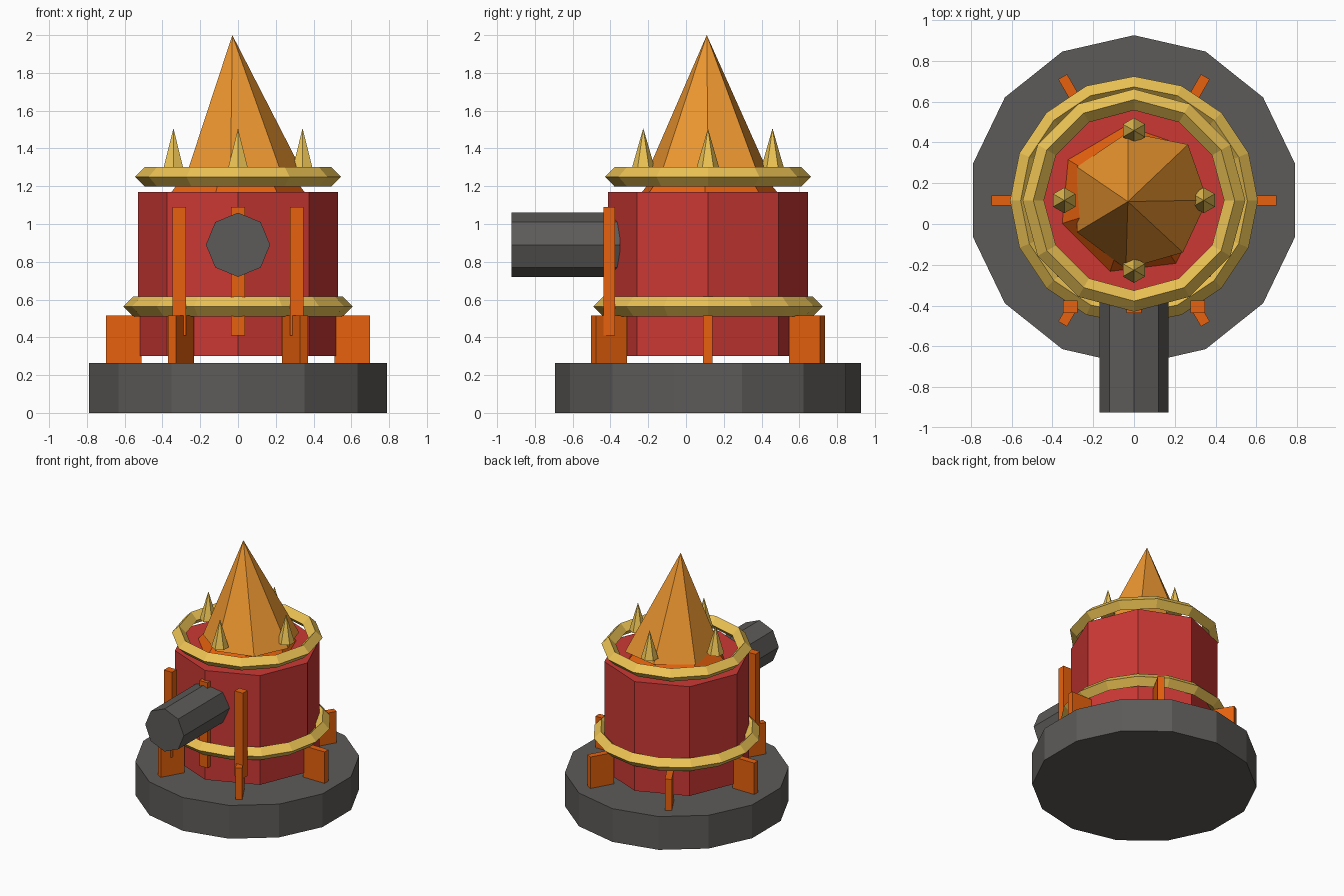
import bpy
from math import radians, cos, sin

if "Cube" in bpy.data.objects:
    bpy.data.objects.remove(bpy.data.objects["Cube"])

CY = 0.116  # y of the tower axis


def material(name, rgb):
    m = bpy.data.materials.new(name)
    m.diffuse_color = (*rgb, 1)
    m.use_nodes = True
    m.node_tree.nodes["Principled BSDF"].inputs["Base Color"].default_value = m.diffuse_color
    return m


RED = material("red", (0.60, 0.04, 0.035))
ORANGE = material("orange", (0.80, 0.12, 0.004))
AMBER = material("amber", (0.85, 0.31, 0.03))
GOLD = material("gold", (0.85, 0.55, 0.09))
GREY = material("dark_grey", (0.11, 0.105, 0.10))


def finish(name, mat):
    ob = bpy.context.object
    ob.name = name
    ob.data.materials.append(mat)
    return ob


def cylinder(name, sides, r, z0, z1, mat):
    bpy.ops.mesh.primitive_cylinder_add(vertices=sides, radius=r, depth=z1 - z0,
                                        location=(0, CY, (z0 + z1) / 2))
    return finish(name, mat)


def box(name, size, loc, mat, angle=0):
    bpy.ops.mesh.primitive_cube_add(size=1, location=loc, rotation=(0, 0, angle))
    ob = finish(name, mat)
    ob.scale = size
    return ob


def ring(name, sides, r, z, mat):
    bpy.ops.mesh.primitive_torus_add(major_radius=r, minor_radius=0.052, major_segments=sides,
                                     minor_segments=4, location=(0, CY, z))
    return finish(name, mat)


def crooked_cone(name, base, z, apex, mat):
    n = len(base)
    me = bpy.data.meshes.new(name)
    faces = [(i, (i + 1) % n, n) for i in range(n)] + [tuple(reversed(range(n)))]
    me.from_pydata([(x, y, z) for x, y in base] + [apex], [], faces)
    ob = bpy.data.objects.new(name, me)
    bpy.context.collection.objects.link(ob)
    me.materials.append(mat)


# Base and tower body
cylinder("base", 14, 0.81, 0, 0.265, GREY)
cylinder("tower_body", 8, 0.53, 0.30, 1.17, RED)

# Gold rings
ring("lower_ring", 16, 0.556, 0.563, GOLD)
ring("crown_ring", 12, 0.494, 1.25, GOLD)

# Irregular flame on the roof: low outer cone and tall inner cone (counter-clockwise bases)
crooked_cone("flame_foot",
             [(0.36, 0.10), (0.25, 0.39), (-0.04, 0.49), (-0.33, 0.32),
              (-0.36, 0.00), (-0.12, -0.24), (0.21, -0.20)],
             1.16, (0, CY, 1.62), ORANGE)
crooked_cone("flame",
             [(0.36, 0.117), (0.265, 0.39), (-0.03, 0.45), (-0.28, 0.28),
              (-0.28, -0.04), (-0.04, -0.22), (0.24, -0.14)],
             1.24, (-0.03, 0.11, 2.0), AMBER)

# Crown spikes
for i in range(4):
    a = radians(90 * i)
    bpy.ops.mesh.primitive_cone_add(vertices=6, radius1=0.063, depth=0.22,
                                    location=(0.342 * cos(a), CY + 0.342 * sin(a), 1.397))
    finish(f"crown_spike_{i + 1}", GOLD)

# Buttress fins around the foot
for i in range(6):
    a = radians(60 * i)
    box(f"fin_{i + 1}", (0.19, 0.05, 0.252),
        (0.605 * cos(a), CY + 0.605 * sin(a), 0.389), ORANGE, a)

# Upright struts on the front
for name, x in (("left", -0.312), ("centre", 0), ("right", 0.312)):
    box(f"{name}_strut", (0.072, 0.06, 0.68), (x, -0.406, 0.75), ORANGE)

# Barrel
bpy.ops.mesh.primitive_cylinder_add(vertices=8, radius=0.17, depth=0.575,
                                    location=(0, -0.6375, 0.89), rotation=(radians(90), 0, 0))
finish("barrel", GREY)
